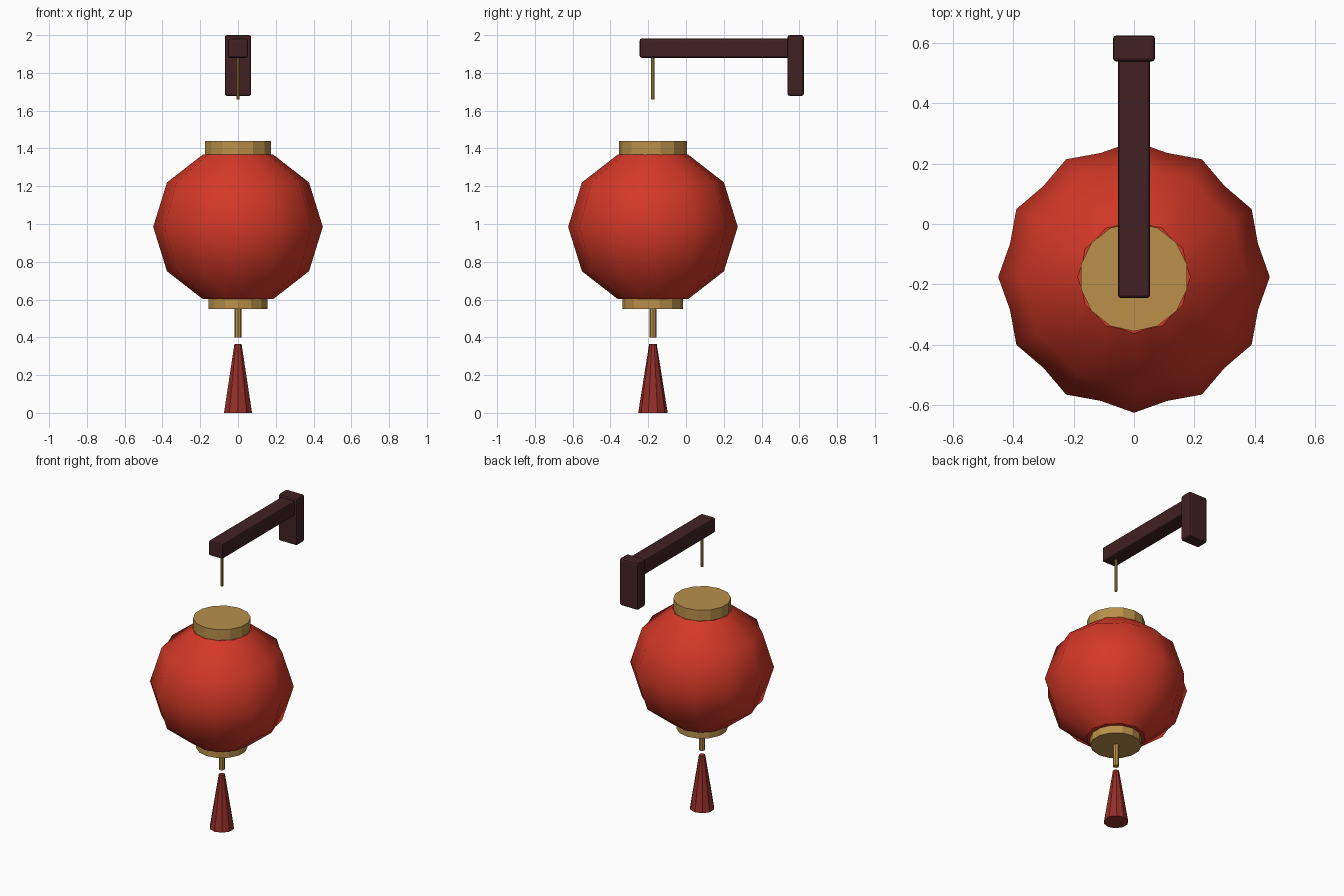
import bpy, bmesh
from math import sin, cos, pi

default = bpy.data.objects.get("Cube")
if default:
    bpy.data.objects.remove(default, do_unlink=True)

AXIS_Y = -0.175  # the lantern hangs in front of the wall plate


def material(name, rgb):
    m = bpy.data.materials.new(name)
    m.use_nodes = True
    m.diffuse_color = (*rgb, 1)
    m.node_tree.nodes["Principled BSDF"].inputs["Base Color"].default_value = (*rgb, 1)
    return m


RED = material("red paper", (0.65, 0.04, 0.02))
GOLD = material("brass", (0.49, 0.28, 0.068))
TASSEL = material("dark red thread", (0.30, 0.028, 0.021))
WOOD = material("dark wood", (0.054, 0.015, 0.017))


def turned(name, rings, sides, mat, rib=1.0):
    """Closed lathe of (radius, z) rings; rib scales every second column."""
    bm = bmesh.new()
    loops = []
    for r, z in rings:
        loop = []
        for i in range(sides):
            a = 2 * pi * i / sides
            k = r * (rib if i % 2 else 1)
            loop.append(bm.verts.new((k * sin(a), AXIS_Y + k * cos(a), z)))
        loops.append(loop)
    for low, high in zip(loops, loops[1:]):
        for i in range(sides):
            j = (i + 1) % sides
            bm.faces.new((low[i], low[j], high[j], high[i]))
    bm.faces.new(loops[0])
    bm.faces.new(loops[-1])
    bmesh.ops.recalc_face_normals(bm, faces=bm.faces)
    return finish(name, bm, mat)


def box(name, low, high, mat, bevel):
    bm = bmesh.new()
    bmesh.ops.create_cube(bm, size=1)
    for v in bm.verts:
        v.co = [(a + b) / 2 + c * (b - a) for a, b, c in zip(low, high, v.co)]
    ob = finish(name, bm, mat)
    mod = ob.modifiers.new("soft edges", "BEVEL")
    mod.width = bevel
    mod.segments = 2
    return ob


def finish(name, bm, mat):
    me = bpy.data.meshes.new(name)
    bm.to_mesh(me)
    bm.free()
    me.materials.append(mat)
    ob = bpy.data.objects.new(name, me)
    bpy.context.collection.objects.link(ob)
    return ob


# Ribbed paper globe, smooth with flat ends
globe = turned("lantern_globe",
               [(0.187, 0.603), (0.376, 0.75), (0.449, 0.985), (0.376, 1.22), (0.187, 1.367)],
               24, RED, rib=0.945)
for p in globe.data.polygons:
    p.use_smooth = len(p.vertices) == 4

# Brass caps, finial and hanging wire
turned("top_cap", [(0.18, 1.362), (0.18, 1.44)], 14, GOLD)
turned("bottom_cap", [(0.16, 0.55), (0.16, 0.608)], 14, GOLD)
turned("tassel_rod", [(0.019, 0.40), (0.019, 0.555)], 8, GOLD)
turned("hanging_wire", [(0.009, 1.658), (0.009, 1.89)], 8, GOLD)

# Faceted tassel
turned("tassel", [(0.078, 0), (0.02, 0.365)], 10, TASSEL)

# Wall bracket
box("bracket_arm", (-0.053, -0.245, 1.88), (0.053, 0.56, 1.982), WOOD, 0.01)
box("wall_plate", (-0.07, 0.537, 1.678), (0.07, 0.624, 2.0), WOOD, 0.012)
